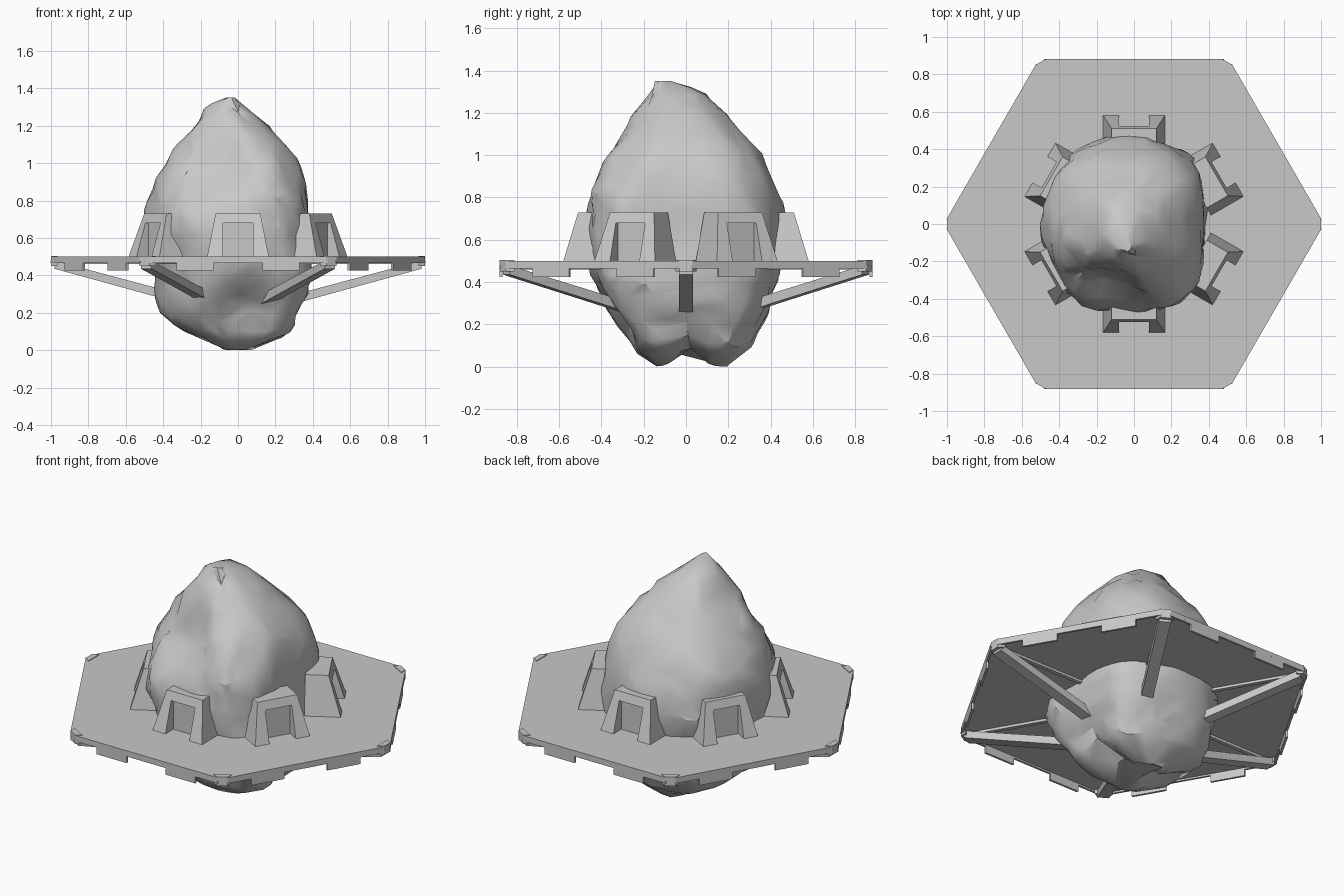
import bpy, bmesh
from math import cos, sin, pi, radians, exp
from mathutils import Vector, Matrix, noise

if "Cube" in bpy.data.objects:
    bpy.data.objects.remove(bpy.data.objects["Cube"])

grey = bpy.data.materials.new("stone grey")
grey.use_nodes = True
TONE = (0.58, 0.58, 0.58, 1)
grey.diffuse_color = TONE
grey.node_tree.nodes["Principled BSDF"].inputs["Base Color"].default_value = TONE


def finish(bm, name, matrix=None):
    if matrix:
        bm.transform(matrix)
    bmesh.ops.recalc_face_normals(bm, faces=bm.faces)
    mesh = bpy.data.meshes.new(name)
    bm.to_mesh(mesh)
    bm.free()
    mesh.materials.append(grey)
    ob = bpy.data.objects.new(name, mesh)
    bpy.context.collection.objects.link(ob)
    return ob


def loft(rings, name, matrix=None):
    """Skin a list of equal rings and cap both ends."""
    bm = bmesh.new()
    rows = [[bm.verts.new(p) for p in ring] for ring in rings]
    n = len(rows[0])
    for a, b in zip(rows, rows[1:]):
        for i in range(n):
            j = (i + 1) % n
            bm.faces.new((a[i], a[j], b[j], b[i]))
    bm.faces.new(rows[0])
    bm.faces.new(rows[-1])
    return finish(bm, name, matrix)


def rect(x0, x1, y0, y1, z):
    return [(x0, y0, z), (x1, y0, z), (x1, y1, z), (x0, y1, z)]


def box(name, x0, x1, y0, y1, z0, z1, matrix=None):
    return loft([rect(x0, x1, y0, y1, z0), rect(x0, x1, y0, y1, z1)], name, matrix)


# Rock: outline rows of height, left, right, front, back
ROWS = [
    (0.00, -.10, .07, -.14, .19), (0.06, -.24, .22, -.24, .25),
    (0.10, -.31, .29, -.28, .30), (0.18, -.41, .31, -.34, .34),
    (0.28, -.43, .36, -.41, .39), (0.42, -.45, .39, -.45, .43),
    (0.62, -.48, .37, -.47, .46), (0.78, -.48, .37, -.45, .45),
    (0.88, -.46, .36, -.43, .41), (1.00, -.38, .33, -.41, .35),
    (1.10, -.31, .26, -.34, .26), (1.20, -.23, .16, -.25, .18),
    (1.30, -.17, .03, -.16, .08), (1.35, -.06, -.02, -.14, -.08)]

# Hollows in the rock: centre, radius, push
DENTS = [(Vector((-.15, -.42, 1.0)), 0.19, Vector((0.02, 0.14, 0))),
         (Vector((.06, -.42, 0.2)), 0.17, Vector((0, 0.12, 0.02)))]


def outline(z):
    for a, b in zip(ROWS, ROWS[1:]):
        if z <= b[0]:
            t = (z - a[0]) / (b[0] - a[0])
            return [p + (q - p) * t for p, q in zip(a[1:], b[1:])]
    return ROWS[-1][1:]


def squash(v, power):
    return abs(v) ** power * (1 if v > 0 else -1)


def rock_point(z, a):
    l, r, f, b = outline(z)
    # boxy on the left side, round on the right side and near the peak
    boxy = min(1, max(0, (1.15 - z) / 0.3))
    p = 0.95 - boxy * (0.14 + 0.25 * cos(a))
    x = (l + r) / 2 + (r - l) / 2 * squash(cos(a), p)
    y = (f + b) / 2 + (b - f) / 2 * squash(sin(a), p)
    v = Vector((x, y, z))
    out = Vector((cos(a), sin(a), 0))
    # broad lumps, slanting creases and small chips
    v += out * 0.02 * noise.noise(v * 3.5)
    crease = noise.noise(Vector((x * 5 + z * 3, y * 5, z * 2)))
    v += out * (0.008 - 0.06 * max(0, 0.2 - abs(crease)))
    v += out * 0.018 * noise.noise(v * 9)
    for centre, radius, push in DENTS:
        v += push * exp(-((v - centre).length / radius) ** 2)
    # cleft under the base
    if z < 0.3:
        v.z += 0.09 * exp(-((y - 0.01) / 0.07) ** 2) * (1 - z / 0.3)
    return v


LAYERS, SEGS = 44, 64
rock = loft([[rock_point(1.35 * k / LAYERS, 2 * pi * i / SEGS)
              for i in range(SEGS)] for k in range(LAYERS + 1)], "rock")
facet = rock.modifiers.new("facets", "DECIMATE")
facet.ratio = 0.2
bpy.context.view_layer.objects.active = rock
rock.select_set(True)
bpy.ops.object.modifier_apply(modifier=facet.name)
bpy.ops.object.shade_smooth_by_angle(angle=radians(30))
rock.select_set(False)

# Hexagonal deck with clipped corners
hexagon = []
for k in range(6):
    turn = Matrix.Rotation(k * pi / 3, 3, 'Z')
    hexagon += [turn @ Vector((1, s * 0.03, 0)) for s in (-1, 1)]
loft([[(v.x, v.y, z) for v in hexagon] for z in (0.475, 0.5)], "deck")


def strut(name, m):
    """Sloping brace from the rock up to a deck corner."""
    w = 0.033
    ends = [(0.2, 0.22, 0.27), (0.98, 0.435, 0.478)]
    loft([[(r, -w, lo), (r, w, lo), (r, w, hi), (r, -w, hi)]
          for r, lo, hi in ends], name, m)


def gate(name, m):
    """Tapered gatehouse facing +x with a recessed doorway."""
    lo, hi, door = 0.5, 0.73, 0.68

    def front(z):
        return 0.58 - 0.07 * (z - lo) / (hi - lo)

    def side(z):
        return 0.165 - 0.045 * (z - lo) / (hi - lo)

    for s, label in ((-1, "right"), (1, "left")):
        loft([[(0.38, s * 0.08, z), (front(z), s * 0.08, z),
               (front(z), s * side(z), z), (0.38, s * side(z), z)]
              for z in (lo, hi)], name + "_pillar_" + label, m)
    loft([rect(0.38, front(z), -.08, .08, z) for z in (door, hi)],
         name + "_lintel", m)
    box(name + "_door", 0.38, 0.505, -.08, .08, lo, door, m)


for k in range(6):
    corner = Matrix.Rotation(k * pi / 3, 4, 'Z')
    middle = Matrix.Rotation(k * pi / 3 + pi / 6, 4, 'Z')
    n = str(k + 1)
    strut("strut_" + n, corner)
    box("deck_rib_" + n, 0.38, 0.96, -.012, .012, 0.46, 0.478, corner)
    loft([[(0.965, -.05, z), (1.0, -.03, z), (1.0, .03, z), (0.965, .05, z)]
          for z in (0.45, 0.504)], "corner_cap_" + n, corner)
    gate("gate_" + n, middle)
    # battlement tabs hanging below the rim
    box("rim_" + n, 0.868, 0.881, -.48, .48, 0.465, 0.478, middle)
    for s in (-1, 1):
        box("rim_tab_" + n, 0.868, 0.881, s * 0.23 - 0.1, s * 0.23 + 0.1,
            0.425, 0.47, middle)
